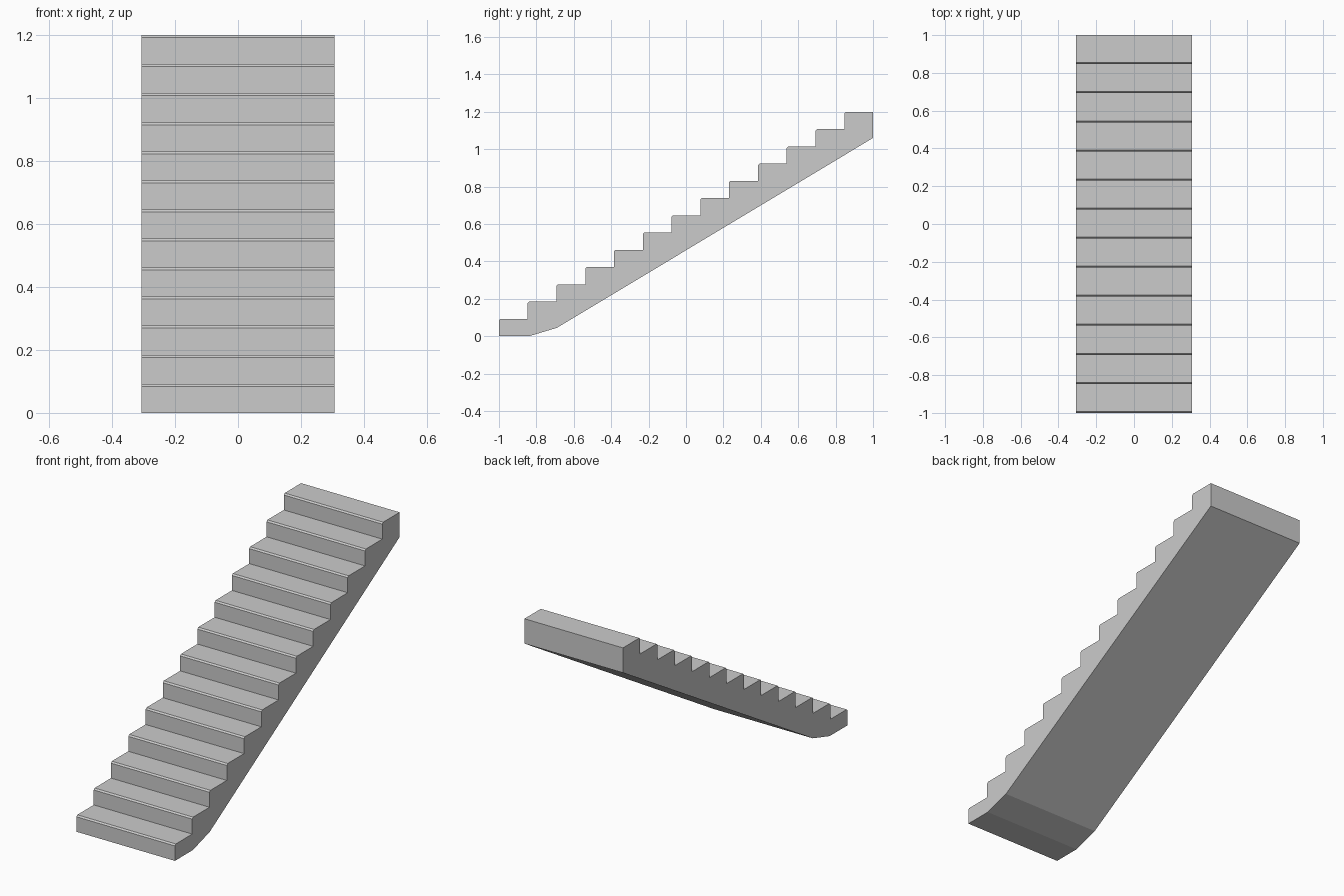
import bpy
import bmesh

cube = bpy.data.objects.get("Cube")
if cube:
    bpy.data.objects.remove(cube, do_unlink=True)

STEPS = 13
LENGTH, HEIGHT, HALF_WIDTH = 2.0, 1.2, 0.307
RUN, RISE = LENGTH / STEPS, HEIGHT / STEPS
NOSE = 0.008  # chamfer on each step edge

# Concrete material
concrete = bpy.data.materials.new("concrete grey")
concrete.use_nodes = True
colour = (0.6, 0.6, 0.6, 1.0)
concrete.diffuse_color = colour
bsdf = concrete.node_tree.nodes["Principled BSDF"]
bsdf.inputs["Base Color"].default_value = colour
bsdf.inputs["Roughness"].default_value = 0.8

# Side profile (y, z): chamfered steps going up
profile = []
for i in range(STEPS):
    y, z = -LENGTH / 2 + i * RUN, i * RISE
    profile += [(y, z), (y, z + RISE - NOSE), (y + NOSE, z + RISE)]

# Back edge, sloping underside and bent foot
profile += [(1.0, HEIGHT), (1.0, 1.06), (-0.69, 0.045), (-0.84, 0.0)]

# Extrude the profile across the width
bm = bmesh.new()
side = bm.faces.new([bm.verts.new((-HALF_WIDTH, y, z)) for y, z in profile])
extruded = bmesh.ops.extrude_face_region(bm, geom=[side])
moved = [v for v in extruded["geom"] if isinstance(v, bmesh.types.BMVert)]
bmesh.ops.translate(bm, verts=moved, vec=(2 * HALF_WIDTH, 0, 0))
bmesh.ops.recalc_face_normals(bm, faces=bm.faces)

mesh = bpy.data.meshes.new("stair_flight")
bm.to_mesh(mesh)
bm.free()
mesh.materials.append(concrete)
stairs = bpy.data.objects.new("stair_flight", mesh)
bpy.context.collection.objects.link(stairs)
